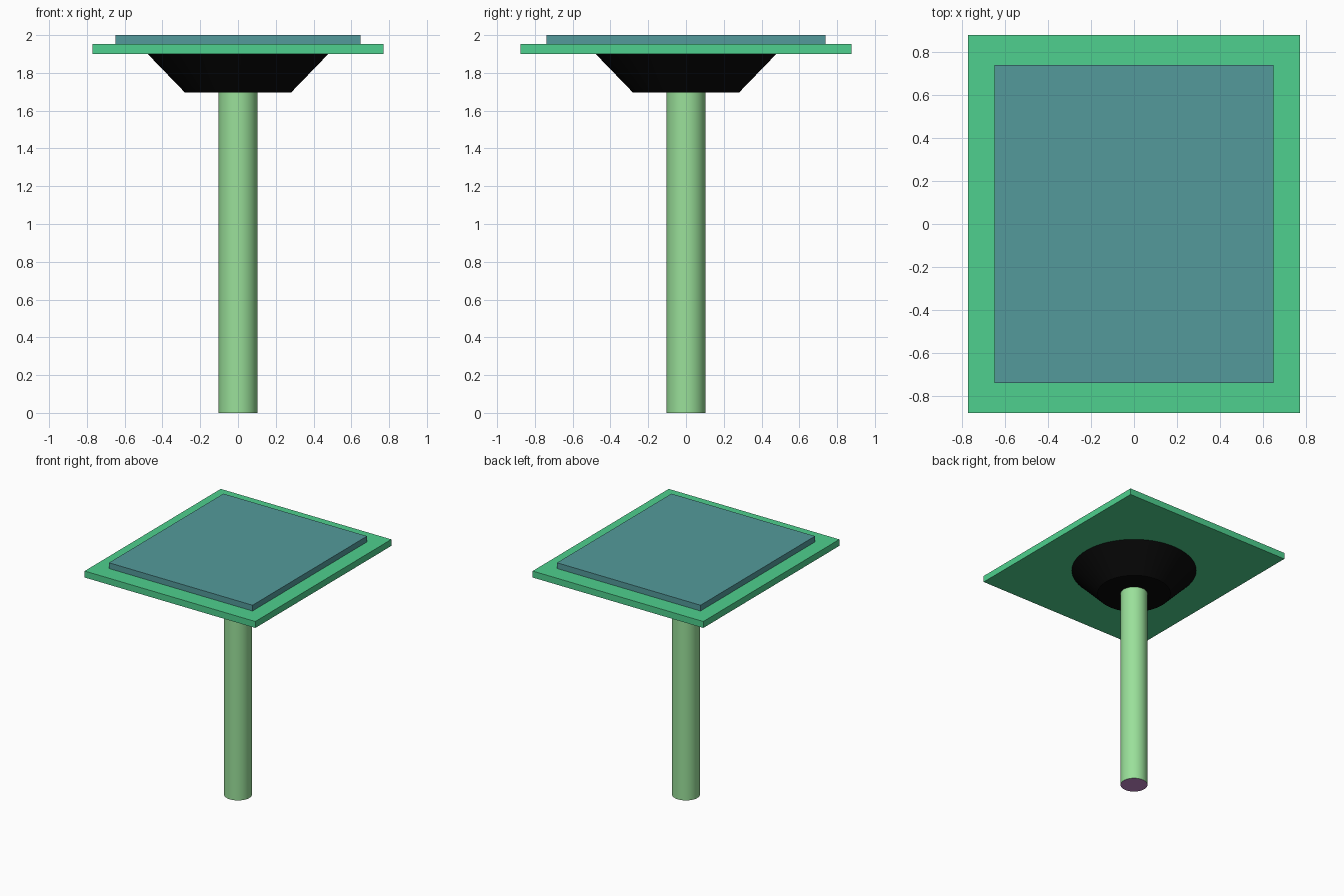
import bpy

if "Cube" in bpy.data.objects:
    bpy.data.objects.remove(bpy.data.objects["Cube"])


def srgb(r, g, b):
    def lin(v):
        v /= 255
        return v / 12.92 if v <= 0.04045 else ((v + 0.055) / 1.055) ** 2.4
    return (lin(r), lin(g), lin(b), 1)


def material(name, *rgb):
    m = bpy.data.materials.new(name)
    m.diffuse_color = srgb(*rgb)
    m.use_nodes = True
    m.node_tree.nodes["Principled BSDF"].inputs["Base Color"].default_value = m.diffuse_color
    return m


leaf = material("light green", 154, 224, 154)
emerald = material("emerald green", 78, 208, 142)
teal = material("teal", 83, 154, 155)
black = material("black", 9, 9, 9)
purple = material("dusky purple", 198, 136, 204)


def tapered(name, r_low, r_high, z0, z1, mat):
    bpy.ops.mesh.primitive_cone_add(vertices=64, radius1=r_low, radius2=r_high,
                                    depth=z1 - z0, location=(0, 0, (z0 + z1) / 2))
    ob = bpy.context.object
    ob.name = name
    ob.data.materials.append(mat)
    bpy.ops.object.shade_smooth_by_angle()
    return ob


def slab(name, hx, hy, z0, z1, mat):
    bpy.ops.mesh.primitive_cube_add(size=2, location=(0, 0, (z0 + z1) / 2))
    ob = bpy.context.object
    ob.name = name
    ob.scale = (hx, hy, (z1 - z0) / 2)
    bpy.ops.object.transform_apply(location=False, rotation=False, scale=True)
    ob.data.materials.append(mat)
    return ob


# Round post with a purple underside
post = tapered("post", 0.103, 0.103, 0, 1.70, leaf)
post.data.materials.append(purple)
for face in post.data.polygons:
    if face.normal.z < -0.9:
        face.material_index = 1

# Flared support under the top
tapered("flared_support", 0.28, 0.478, 1.695, 1.90, black)

# Table top and inset pad
slab("table_top", 0.77, 0.877, 1.90, 1.953, emerald)
slab("top_pad", 0.648, 0.738, 1.953, 2.0, teal)
